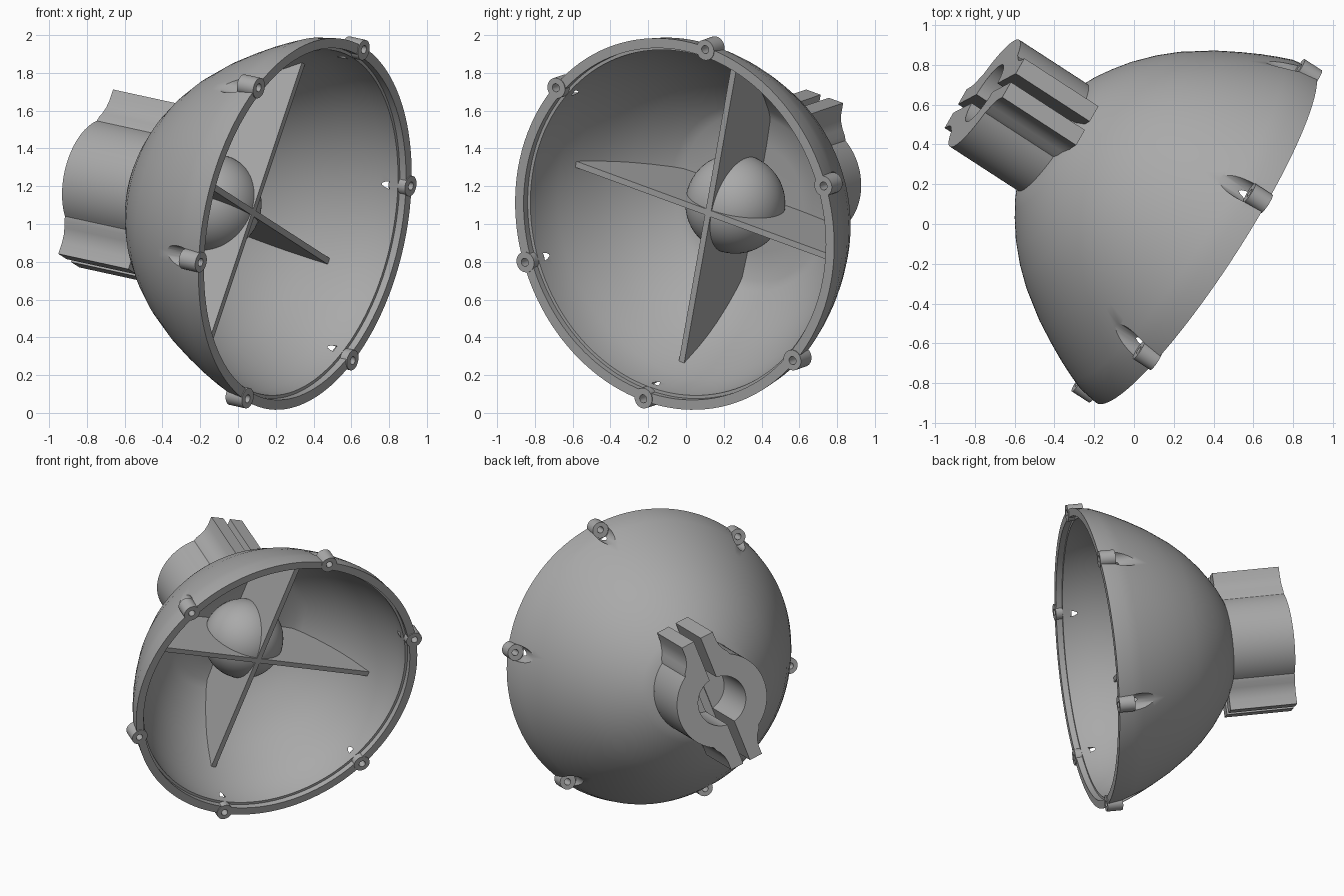
import bpy, bmesh, math
from mathutils import Matrix, Vector

cube = bpy.data.objects.get("Cube")
if cube:
    bpy.data.objects.remove(cube, do_unlink=True)

# Single grey material
grey = bpy.data.materials.new("plain_grey")
grey.use_nodes = True
GREY = (0.40, 0.40, 0.40, 1)
grey.diffuse_color = GREY
grey.node_tree.nodes["Principled BSDF"].inputs["Base Color"].default_value = GREY

# Local frame: z runs from the rim centre to the clamp, x along the clamp ears
facing = Vector((0.825, -0.535, -0.18)).normalized()
up = (Vector((0, 0, 1)) - facing * facing.z).normalized()
side = Vector((-facing.y, facing.x, 0)).normalized()
roll = math.radians(18)
ax = up * math.cos(roll) + side * math.sin(roll)
az = -facing
ay = az.cross(ax)
FRAME = Matrix((ax, ay, az)).transposed().to_4x4()
FRAME.translation = (0.355, -0.06, 1.0)


def finish(name, bm):
    bmesh.ops.recalc_face_normals(bm, faces=bm.faces)
    mesh = bpy.data.meshes.new(name)
    bm.to_mesh(mesh)
    bm.free()
    mesh.materials.append(grey)
    ob = bpy.data.objects.new(name, mesh)
    ob.matrix_world = FRAME
    bpy.context.collection.objects.link(ob)
    return ob


def activate(ob):
    bpy.ops.object.select_all(action='DESELECT')
    ob.select_set(True)
    bpy.context.view_layer.objects.active = ob


def smooth(ob, angle=30):
    activate(ob)
    bpy.ops.object.shade_smooth_by_angle(angle=math.radians(angle))


def cut(ob, cutter, operation='DIFFERENCE'):
    mod = ob.modifiers.new("cut", 'BOOLEAN')
    mod.operation, mod.object, mod.solver = operation, cutter, 'EXACT'
    activate(ob)
    bpy.ops.object.modifier_apply(modifier=mod.name)
    bpy.data.objects.remove(cutter, do_unlink=True)


def revolve(name, profile, steps=128):
    bm = bmesh.new()
    vs = [bm.verts.new((r, 0, t)) for t, r in profile]
    es = [bm.edges.new((a, b)) for a, b in zip(vs, vs[1:])]
    bmesh.ops.spin(bm, geom=vs + es, cent=(0, 0, 0), axis=(0, 0, 1),
                   angle=math.tau, steps=steps)
    bmesh.ops.remove_doubles(bm, verts=bm.verts, dist=0.0005)
    return finish(name, bm)


def rods(name, radius, t0, t1, centres, segments=32):
    bm = bmesh.new()
    for x, y in centres:
        bmesh.ops.create_cone(bm, cap_ends=True, segments=segments,
                              radius1=radius, radius2=radius, depth=t1 - t0,
                              matrix=Matrix.Translation((x, y, (t0 + t1) / 2)))
    return finish(name, bm)


def prism(name, outline, shift):
    bm = bmesh.new()
    face = bm.faces.new([bm.verts.new(p) for p in outline])
    new = bmesh.ops.extrude_face_region(bm, geom=[face])["geom"]
    bmesh.ops.translate(bm, vec=shift,
                        verts=[v for v in new if isinstance(v, bmesh.types.BMVert)])
    return finish(name, bm)


def ring(radius):
    return [(radius * math.cos(k * math.pi / 3), radius * math.sin(k * math.pi / 3))
            for k in range(6)]


# Hollow bowl with stepped lip and flat inner floor, as (depth, radius)
outer = [(0.93, 0), (0.93, 0.31), (0.888, 0.39), (0.84, 0.462), (0.777, 0.545),
         (0.69, 0.637), (0.6, 0.715), (0.454, 0.815), (0.34, 0.878), (0.25, 0.923),
         (0.17, 0.958), (0.1, 0.985), (0, 1.0)]
inner = [(0, 0.947), (0.04, 0.947), (0.04, 0.93), (0.14, 0.92), (0.24, 0.885),
         (0.33, 0.845), (0.454, 0.775), (0.53, 0.723), (0.6, 0.665), (0.68, 0.585),
         (0.75, 0.5), (0.78, 0.45), (0.79, 0.3), (0.79, 0)]
bowl = revolve("bowl", outer + inner)

# Screw lugs, with clearance pockets behind and through holes
cut(bowl, rods("pocket_cutter", 0.055, 0.09, 0.32, ring(0.975)))
cut(bowl, rods("bowl_hole_cutter", 0.022, -0.1, 0.2, ring(0.988)))
smooth(bowl)
lugs = rods("screw_lugs", 0.055, -0.005, 0.1, ring(0.985))
cut(lugs, rods("lug_hole_cutter", 0.022, -0.1, 0.2, ring(0.988)))
smooth(lugs)

# Two crossing ribs inside the bowl
half = [(0.865, 0.33), (0.795, 0.454), (0.685, 0.6), (0.52, 0.75), (0.46, 0.8)]
contour = half + [(-r, t) for r, t in reversed(half)]
THICK = 0.034
prism("long_rib", [(r, -THICK / 2, t) for r, t in contour], (0, THICK, 0))
prism("cross_rib", [(-THICK / 2, r, t) for r, t in contour], (THICK, 0, 0))

# Central ball behind the rib crossing
bm = bmesh.new()
bmesh.ops.create_uvsphere(bm, u_segments=48, v_segments=32, radius=0.265,
                          matrix=Matrix.Translation((0, 0, 0.6)))
smooth(finish("centre_ball", bm), 60)

# Split clamp: round collar with filleted ears on both sides
ear = [(0.465, 0.118), (0.40, 0.118), (0.36, 0.126), (0.325, 0.142), (0.295, 0.163)]
a0 = math.atan2(0.172, 0.27)
arc = [(0.32 * math.cos(a), 0.32 * math.sin(a))
       for a in [a0 + (math.pi - 2 * a0) * i / 28 for i in range(29)]]
top = ear + arc + [(-x, y) for x, y in reversed(ear)]
outline = top + [(x, -y) for x, y in reversed(top)]
clamp = prism("clamp", [(x, y, 0.89) for x, y in outline], (0, 0, 0.45))
cut(clamp, rods("bore_cutter", 0.17, 0.95, 1.5, [(0, 0)], 48))
slot = [(-0.6, -0.026, 0.86), (0.6, -0.026, 0.86), (0.6, 0.026, 0.86), (-0.6, 0.026, 0.86)]
cut(clamp, prism("slot_cutter", slot, (0, 0, 0.6)))
smooth(clamp)

# Neck joining the collar to the bowl
neck = rods("clamp_neck", 0.32, 0.82, 0.94, [(0, 0)], 64)
smooth(neck)
